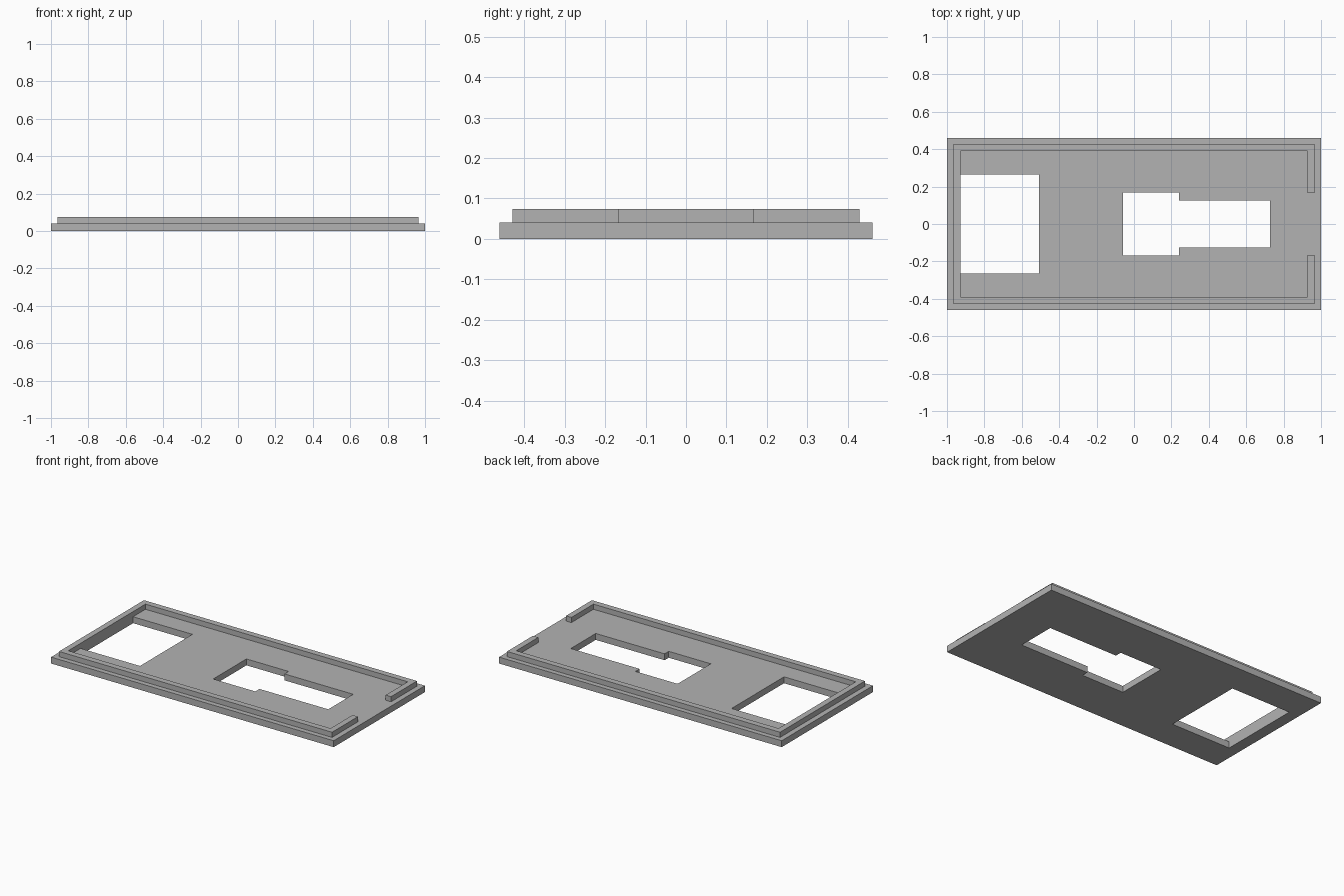
import bpy
import bmesh

cube = bpy.data.objects.get("Cube")
if cube:
    bpy.data.objects.remove(cube, do_unlink=True)

grey = bpy.data.materials.new("plain grey")
grey.use_nodes = True
colour = (0.45, 0.45, 0.45, 1)
grey.diffuse_color = colour
grey.node_tree.nodes["Principled BSDF"].inputs["Base Color"].default_value = colour


def prism(name, outline, bottom, top):
    """Extrude a flat outline from bottom to top."""
    bm = bmesh.new()
    base = bm.faces.new([bm.verts.new((x, y, bottom)) for x, y in outline])
    side = bmesh.ops.extrude_face_region(bm, geom=[base])
    verts = [g for g in side["geom"] if isinstance(g, bmesh.types.BMVert)]
    bmesh.ops.translate(bm, verts=verts, vec=(0, 0, top - bottom))
    bmesh.ops.recalc_face_normals(bm, faces=bm.faces)
    mesh = bpy.data.meshes.new(name)
    bm.to_mesh(mesh)
    bm.free()
    mesh.materials.append(grey)
    obj = bpy.data.objects.new(name, mesh)
    bpy.context.collection.objects.link(obj)
    return obj


def mirrored(half):
    """Complete an outline by reflecting its +y half across the x axis."""
    return half + [(x, -y) for x, y in reversed(half)]


PLATE_TOP, RIM_TOP = 0.041, 0.074
OUT_X, OUT_Y = 0.966, 0.429
IN_X, IN_Y = 0.928, 0.39
GAP = 0.167

# Base plate
plate = prism("base_plate", mirrored([(-1, 0.461), (1, 0.461)]), 0, PLATE_TOP)

# Square window and stepped slot cut through the plate
window = mirrored([(-IN_X, 0.265), (-0.508, 0.265)])
slot = mirrored([(-0.058, 0.168), (0.24, 0.168), (0.24, 0.126), (0.727, 0.126)])
for name, outline in (("window_cutter", window), ("slot_cutter", slot)):
    cutter = prism(name, outline, -0.1, 0.2)
    cutter.hide_render = True
    cutter.hide_viewport = True
    cut = plate.modifiers.new(name, "BOOLEAN")
    cut.operation = "DIFFERENCE"
    cut.solver = "EXACT"
    cut.object = cutter

# Raised rim, open in the middle of the left end
prism("raised_rim", mirrored([
    (-OUT_X, OUT_Y), (OUT_X, OUT_Y), (OUT_X, GAP),
    (IN_X, GAP), (IN_X, IN_Y), (-IN_X, IN_Y),
]), PLATE_TOP, RIM_TOP)
